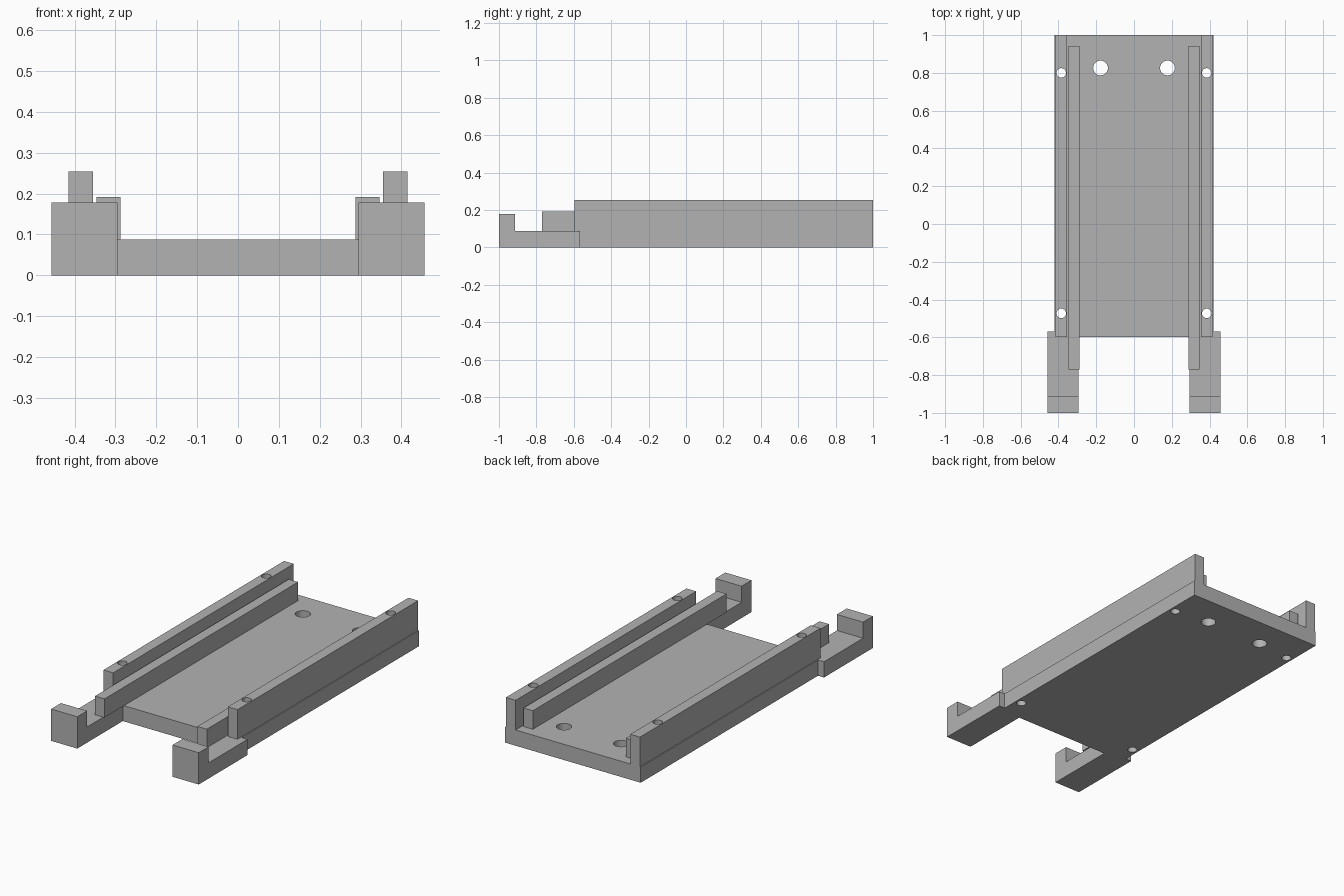
import bpy
import bmesh

if "Cube" in bpy.data.objects:
    bpy.data.objects.remove(bpy.data.objects["Cube"], do_unlink=True)

grey = bpy.data.materials.new("plain grey")
grey.use_nodes = True
colour = (0.45, 0.45, 0.45, 1)
grey.diffuse_color = colour
grey.node_tree.nodes["Principled BSDF"].inputs["Base Color"].default_value = colour

BASE_TOP = 0.088
SIDES = (("left", 1), ("right", -1))


def prism(name, outline, z0, z1):
    """Extrude a flat outline from z0 up to z1."""
    bm = bmesh.new()
    face = bm.faces.new([bm.verts.new((x, y, z0)) for x, y in outline])
    top = bmesh.ops.extrude_face_region(bm, geom=[face])["geom"]
    bmesh.ops.translate(bm, vec=(0, 0, z1 - z0),
                        verts=[g for g in top if isinstance(g, bmesh.types.BMVert)])
    bmesh.ops.recalc_face_normals(bm, faces=bm.faces)
    mesh = bpy.data.meshes.new(name)
    bm.to_mesh(mesh)
    bm.free()
    mesh.materials.append(grey)
    obj = bpy.data.objects.new(name, mesh)
    bpy.context.collection.objects.link(obj)
    return obj


def block(name, side, x0, x1, y0, y1, z0, z1):
    xs = sorted((side * x0, side * x1))
    return prism(name, [(xs[0], y0), (xs[1], y0), (xs[1], y1), (xs[0], y1)], z0, z1)


def drill(obj, x, y, radius):
    """Cut a round vertical hole right through a part."""
    bpy.ops.mesh.primitive_cylinder_add(vertices=32, radius=radius, depth=1, location=(x, y, 0.1))
    cutter = bpy.context.object
    cutter.name = "hole_cutter"
    cutter.data.materials.append(grey)
    cutter.hide_render = True
    mod = obj.modifiers.new("hole", 'BOOLEAN')
    mod.operation = 'DIFFERENCE'
    mod.solver = 'EXACT'
    mod.object = cutter
    bpy.context.view_layer.objects.active = obj
    bpy.ops.object.modifier_apply(modifier=mod.name)
    bpy.data.objects.remove(cutter, do_unlink=True)


# Base plate with the two front arms in one outline
half = [(0.295, -0.597), (0.295, -1), (0.457, -1), (0.457, -0.568), (0.42, -0.568), (0.42, 1)]
base = prism("base_plate", half + [(-x, y) for x, y in reversed(half)], 0, BASE_TOP)
parts = [base]

for label, side in SIDES:
    # Upright stop at the tip of each arm
    block(label + "_arm_stop", side, 0.295, 0.457, -1, -0.913, BASE_TOP, 0.178)
    # Low inner rail
    block(label + "_inner_rail", side, 0.288, 0.346, -0.77, 0.943, BASE_TOP, 0.192)
    # Tall outer rail with screw holes down through the base
    rail = block(label + "_outer_rail", side, 0.355, 0.415, -0.597, 1, BASE_TOP, 0.254)
    parts.append(rail)
    for y in (0.8, -0.473):
        drill(rail, side * 0.385, y, 0.025)
        drill(base, side * 0.385, y, 0.025)
    # Larger mounting hole near the back
    drill(base, side * 0.177, 0.826, 0.039)

# Smooth hole walls, sharp edges elsewhere
for obj in parts:
    bpy.ops.object.select_all(action='DESELECT')
    obj.select_set(True)
    bpy.context.view_layer.objects.active = obj
    bpy.ops.object.shade_smooth_by_angle()
